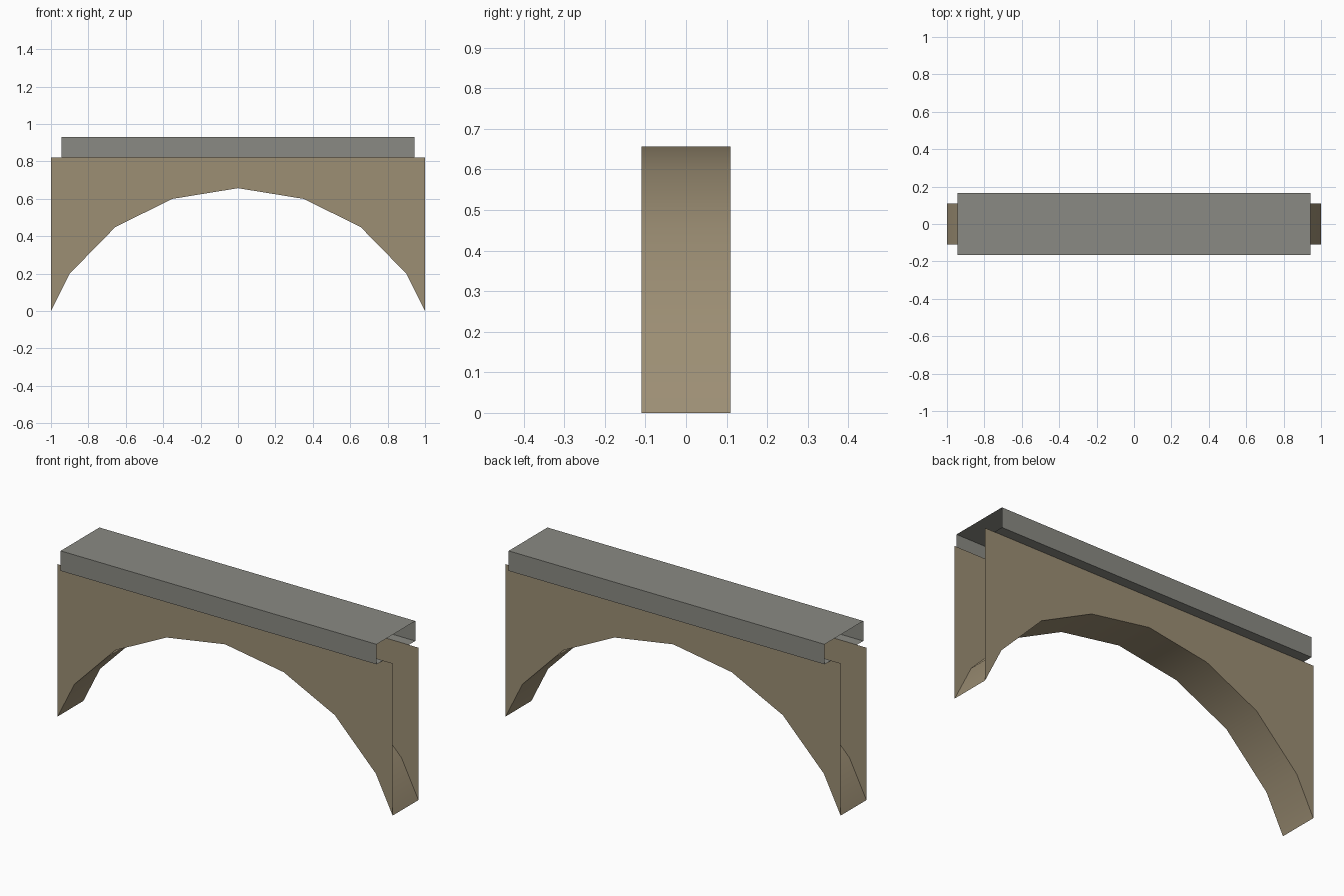
import bpy, bmesh

if "Cube" in bpy.data.objects:
    bpy.data.objects.remove(bpy.data.objects["Cube"])

# Main dimensions
WALL_Y, WALL_TOP = 0.11, 0.822
DECK_X, DECK_Y, DECK_TOP = 0.943, 0.165, 0.93
half = [(0.35, 0.6), (0.655, 0.45), (0.9, 0.2), (1.0, 0.0)]
arch = [(-x, z) for x, z in reversed(half)] + [(0, 0.657)] + half


def material(name, colour):
    m = bpy.data.materials.new(name)
    m.diffuse_color = (*colour, 1)
    m.use_nodes = True
    m.node_tree.nodes["Principled BSDF"].inputs["Base Color"].default_value = m.diffuse_color
    return m


def add_object(name, bm, mat, smooth=False):
    mesh = bpy.data.meshes.new(name)
    for f in bm.faces:
        f.smooth = smooth
    bm.to_mesh(mesh)
    bm.free()
    mesh.materials.append(mat)
    obj = bpy.data.objects.new(name, mesh)
    bpy.context.collection.objects.link(obj)


def sweep(bm, start, end):
    """Open sheet joining two matching rows of points."""
    a = [bm.verts.new(p) for p in start]
    b = [bm.verts.new(p) for p in end]
    for i in range(len(a) - 1):
        bm.faces.new((a[i], a[i + 1], b[i + 1], b[i]))


stone = material("tan stone", (0.335, 0.273, 0.175))
concrete = material("grey concrete", (0.255, 0.255, 0.227))

# Side walls: flat sheets with the arch cut away, built as strips above it
for name, y in (("front_wall", -WALL_Y), ("back_wall", WALL_Y)):
    bm = bmesh.new()
    low = [(x, y, z) for x, z in arch]
    high = [(x, y, WALL_TOP) for x, z in arch]
    sweep(bm, low, high)
    if y > 0:
        bmesh.ops.reverse_faces(bm, faces=bm.faces[:])
    add_object(name, bm, stone)

# Arch underside: curved sheet between the walls
bm = bmesh.new()
sweep(bm, [(x, WALL_Y, z) for x, z in arch], [(x, -WALL_Y, z) for x, z in arch])
bmesh.ops.reverse_faces(bm, faces=bm.faces[:])
add_object("arch_underside", bm, stone, smooth=True)

# Deck: channel section with open ends and lips reaching in to the walls
section = [(-WALL_Y, WALL_TOP), (-DECK_Y, WALL_TOP), (-DECK_Y, DECK_TOP),
           (DECK_Y, DECK_TOP), (DECK_Y, WALL_TOP), (WALL_Y, WALL_TOP)]
bm = bmesh.new()
sweep(bm, [(DECK_X, y, z) for y, z in section], [(-DECK_X, y, z) for y, z in section])
bm.normal_update()
if max(bm.faces, key=lambda f: f.calc_center_median().z).normal.z < 0:
    bmesh.ops.reverse_faces(bm, faces=bm.faces[:])
add_object("deck", bm, concrete)
